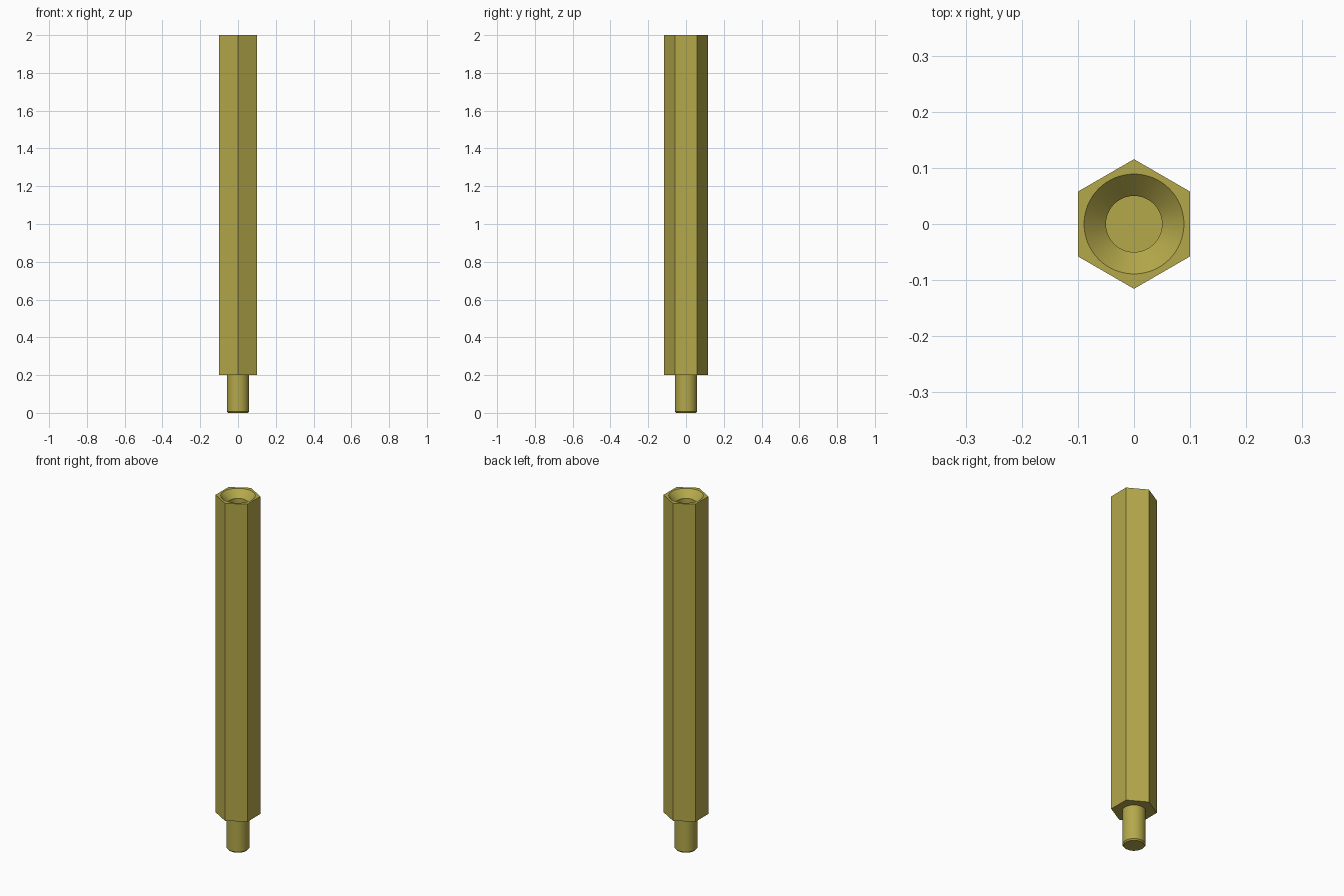
import bpy, bmesh, math

cube = bpy.data.objects.get("Cube")
if cube:
    bpy.data.objects.remove(cube, do_unlink=True)

# Olive brass
brass = bpy.data.materials.new("brass")
colour = (0.456, 0.392, 0.069, 1.0)
brass.diffuse_color = colour
brass.use_nodes = True
brass.node_tree.nodes["Principled BSDF"].inputs["Base Color"].default_value = colour


def ring(bm, radius, z, sides):
    """Closed loop of edges with a corner on +y."""
    vs = [bm.verts.new((radius * math.sin(math.tau * i / sides),
                        radius * math.cos(math.tau * i / sides), z))
          for i in range(sides)]
    return vs, [bm.edges.new((vs[i], vs[(i + 1) % sides])) for i in range(sides)]


def skin(bm, profile, sides):
    """Join (radius, z) rings with side walls; return the rings."""
    rings = [ring(bm, r, z, sides) for r, z in profile]
    for (a, _), (b, _) in zip(rings, rings[1:]):
        for i in range(sides):
            j = (i + 1) % sides
            bm.faces.new((a[i], a[j], b[j], b[i]))
    return rings


def finish(bm, name):
    bmesh.ops.recalc_face_normals(bm, faces=bm.faces)
    mesh = bpy.data.meshes.new(name)
    bm.to_mesh(mesh)
    bm.free()
    mesh.materials.append(brass)
    obj = bpy.data.objects.new(name, mesh)
    bpy.context.collection.objects.link(obj)
    bpy.ops.object.select_all(action='DESELECT')
    obj.select_set(True)
    bpy.context.view_layer.objects.active = obj
    bpy.ops.object.shade_smooth_by_angle(angle=math.radians(30))
    return obj


# Hexagonal body with a countersunk blind bore in the top
HEX_R = 0.1 / math.cos(math.pi / 6)
bm = bmesh.new()
shell = skin(bm, [(HEX_R, 0.2), (HEX_R, 2.0)], 6)
bore = skin(bm, [(0.089, 2.0), (0.05, 1.961), (0.05, 1.6)], 64)
bm.faces.new(shell[0][0])
bm.faces.new(bore[-1][0])
bmesh.ops.triangle_fill(bm, use_beauty=True, use_dissolve=False,
                        normal=(0, 0, 1), edges=shell[1][1] + bore[0][1])
finish(bm, "hex_body")

# Round stud with a small chamfer at its tip
bm = bmesh.new()
stud = skin(bm, [(0.052, 0.0), (0.0585, 0.007), (0.0585, 0.21)], 64)
bm.faces.new(stud[0][0])
bm.faces.new(stud[-1][0])
finish(bm, "stud")
